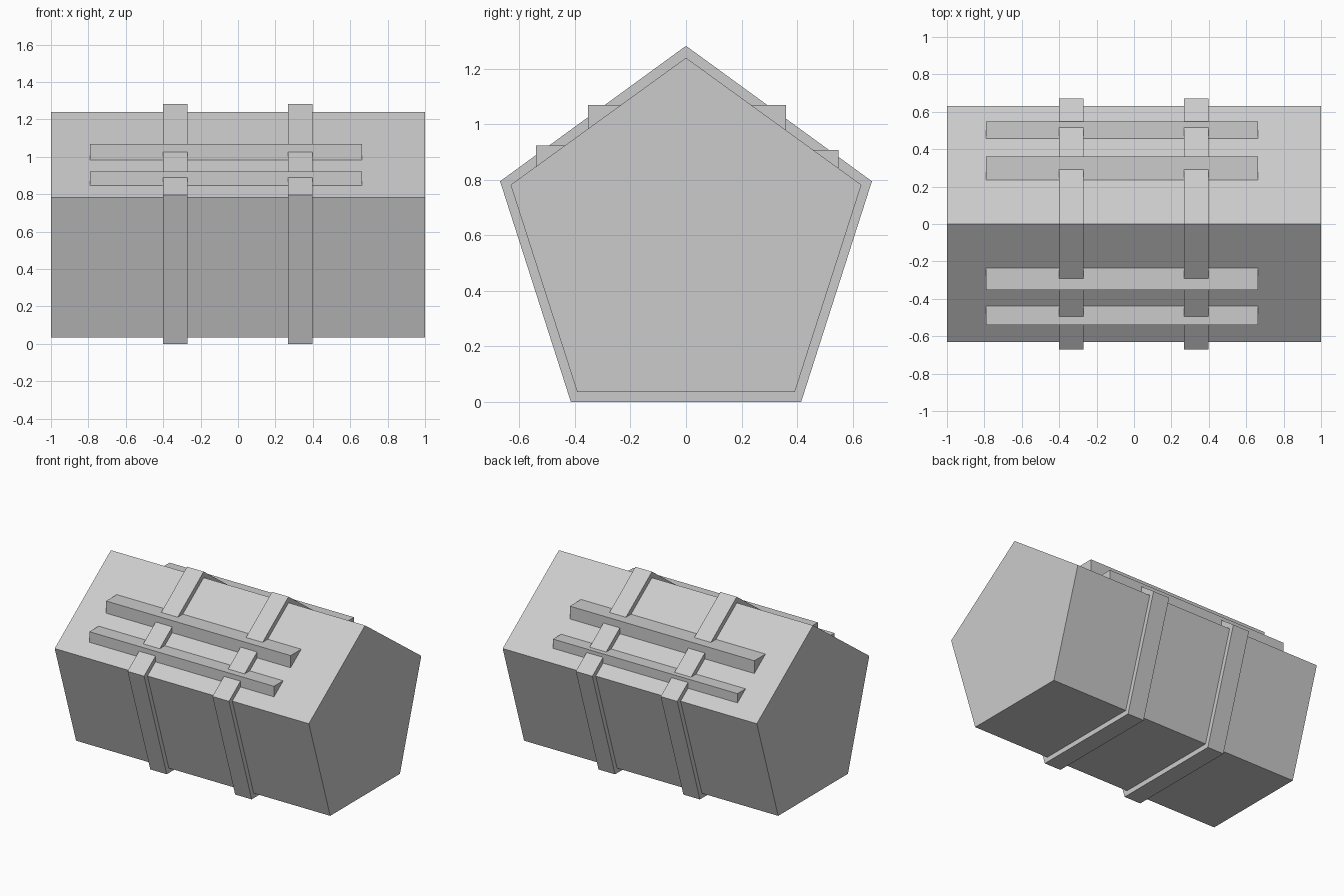
import bpy, bmesh

if "Cube" in bpy.data.objects:
    bpy.data.objects.remove(bpy.data.objects["Cube"])


def prism(name, profile, x0, x1):
    """Extrude a (y, z) profile along x."""
    bm = bmesh.new()
    face = bm.faces.new([bm.verts.new((x0, y, z)) for y, z in profile])
    ext = bmesh.ops.extrude_face_region(bm, geom=[face])
    verts = [g for g in ext["geom"] if isinstance(g, bmesh.types.BMVert)]
    bmesh.ops.translate(bm, verts=verts, vec=(x1 - x0, 0, 0))
    bmesh.ops.recalc_face_normals(bm, faces=bm.faces)
    mesh = bpy.data.meshes.new(name)
    bm.to_mesh(mesh)
    bm.free()
    obj = bpy.data.objects.new(name, mesh)
    bpy.context.collection.objects.link(obj)
    return obj


def pentagon(top, shoulder_y, shoulder_z, foot_y, foot_z):
    return [(0, top), (shoulder_y, shoulder_z), (foot_y, foot_z),
            (-foot_y, foot_z), (-shoulder_y, shoulder_z)]


# Five-sided main body
prism("body", pentagon(1.24, 0.632, 0.782, 0.392, 0.035), -1, 1)

# Two straps wrapped around the body
for name, x in (("left_strap", -0.4), ("right_strap", 0.268)):
    prism(name, pentagon(1.283, 0.67, 0.795, 0.415, 0), x, x + 0.13)

# Stepped rails on both roof slopes: inner y, outer y, bottom z, top z
rails = {
    "front_upper_rail": (-0.233, -0.354, 0.96, 1.07),
    "front_lower_rail": (-0.435, -0.541, 0.82, 0.923),
    "back_upper_rail": (0.235, 0.36, 0.96, 1.07),
    "back_lower_rail": (0.457, 0.549, 0.82, 0.908),
}
for name, (yi, yo, zb, zt) in rails.items():
    prism(name, [(yi, zb), (yo, zb), (yo, zt), (yi, zt)], -0.79, 0.662)
